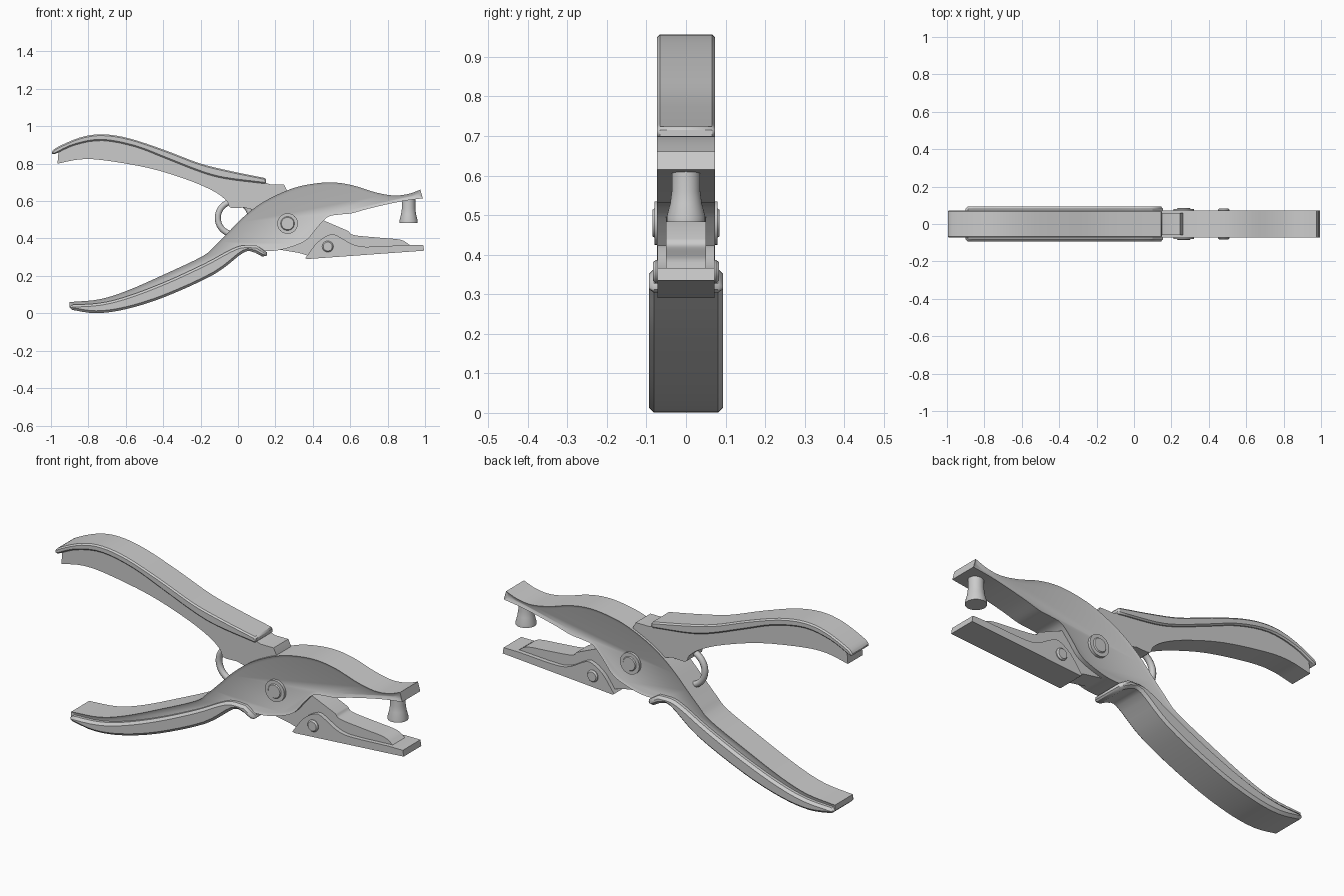
import bpy, bmesh, math
from mathutils import Vector

if "Cube" in bpy.data.objects:
    bpy.data.objects.remove(bpy.data.objects["Cube"])


def spline(pts, n=4):
    """Smooth chain of points through the given (x, z) pairs."""
    p = [Vector(q) for q in pts]
    p = [2 * p[0] - p[1]] + p + [2 * p[-1] - p[-2]]
    out = []
    for i in range(1, len(p) - 2):
        a, b, c, d = p[i - 1:i + 3]
        for k in range(n):
            t = k / n
            out.append(0.5 * (2 * b + (c - a) * t + (2 * a - 5 * b + 4 * c - d) * t * t
                              + (3 * b - a - 3 * c + d) * t ** 3))
    return [tuple(q) for q in out] + [tuple(pts[-1])]


def finish(name, bm, bevel=0.0):
    me = bpy.data.meshes.new(name)
    bm.to_mesh(me)
    bm.free()
    ob = bpy.data.objects.new(name, me)
    bpy.context.collection.objects.link(ob)
    bpy.ops.object.select_all(action='DESELECT')
    ob.select_set(True)
    bpy.context.view_layer.objects.active = ob
    bpy.ops.object.shade_smooth_by_angle(angle=math.radians(28))
    if bevel:
        m = ob.modifiers.new("bevel", 'BEVEL')
        m.width, m.segments = bevel, 1
        m.limit_method, m.angle_limit = 'ANGLE', math.radians(50)
    return ob


def slab(name, outline, half, rim=0.0, depth=0.0, bevel=0.0):
    """Extrude an x-z outline to +-half in y, optionally with recessed sides."""
    bm = bmesh.new()
    face = bm.faces.new([bm.verts.new((x, -half, z)) for x, z in outline])
    ext = bmesh.ops.extrude_face_region(bm, geom=[face])['geom']
    bmesh.ops.translate(bm, vec=(0, 2 * half, 0),
                        verts=[v for v in ext if isinstance(v, bmesh.types.BMVert)])
    bmesh.ops.recalc_face_normals(bm, faces=bm.faces)
    if rim:
        sides = [f for f in bm.faces if abs(f.normal.y) > 0.9]
        bmesh.ops.inset_region(bm, faces=sides, thickness=rim, use_even_offset=True)
        for f in sides:
            s = math.copysign(depth, f.normal.y)
            bmesh.ops.translate(bm, verts=f.verts, vec=(0, -s, 0))
    return finish(name, bm, bevel)


def lathe(name, prof, loc, axis='Z', n=32):
    """Turn a (radius, height) profile around an axis through loc."""
    bm = bmesh.new()
    rings = []
    for r, h in prof:
        ring = []
        for i in range(n):
            a = 2 * math.pi * i / n
            u, v = r * math.cos(a), r * math.sin(a)
            co = (u, v, h) if axis == 'Z' else (u, h, v)
            ring.append(bm.verts.new(Vector(loc) + Vector(co)))
        rings.append(ring)
    for a, b in zip(rings, rings[1:]):
        for i in range(n):
            bm.faces.new((a[i], a[(i + 1) % n], b[(i + 1) % n], b[i]))
    bm.faces.new(rings[0])
    bm.faces.new(rings[-1])
    bmesh.ops.recalc_face_normals(bm, faces=bm.faces)
    return finish(name, bm)


# Upper jaw running through the pivot into the lower handle
top = spline([(-0.9, 0.06), (-0.74, 0.075), (-0.59, 0.122), (-0.39, 0.21), (-0.19, 0.305),
              (-0.125, 0.36), (-0.055, 0.43), (0.035, 0.52), (0.14, 0.598), (0.275, 0.662),
              (0.385, 0.69), (0.5, 0.70), (0.61, 0.685), (0.73, 0.648), (0.83, 0.63),
              (0.91, 0.638), (0.975, 0.661)])
under = spline([(0.988, 0.615), (0.865, 0.597), (0.7, 0.56), (0.61, 0.535), (0.545, 0.528),
                (0.48, 0.515), (0.425, 0.46), (0.37, 0.395), (0.3, 0.36), (0.2, 0.335),
                (0.1, 0.335), (0.035, 0.34), (-0.125, 0.225), (-0.39, 0.1), (-0.6, 0.035),
                (-0.74, 0.015), (-0.9, 0.03)])
slab("upper_jaw_and_lower_handle", top + under, 0.073, rim=0.014, depth=0.007)

# Wide sleeve under the lower handle, ending in a small lip
sleeve_top = spline([(-0.9, 0.045), (-0.74, 0.055), (-0.59, 0.092), (-0.39, 0.168),
                     (-0.18, 0.265), (-0.05, 0.335), (0.02, 0.362), (0.1, 0.362)])
sleeve_low = spline([(0.09, 0.325), (0.03, 0.325), (-0.125, 0.21), (-0.39, 0.088),
                     (-0.6, 0.022), (-0.76, 0.001), (-0.9, 0.02)])
slab("lower_handle_grip", sleeve_top + [(0.165, 0.32), (0.14, 0.298)] + sleeve_low,
     0.094, bevel=0.016)

# Upper handle body with its neck
body_top = spline([(-0.96, 0.862), (-0.86, 0.915), (-0.725, 0.935), (-0.57, 0.91),
                   (-0.39, 0.845), (-0.2, 0.775), (-0.045, 0.735), (0.14, 0.70)])
body_low = spline([(0.035, 0.565), (-0.04, 0.565), (-0.06, 0.6), (-0.125, 0.65),
                   (-0.26, 0.71), (-0.47, 0.775), (-0.715, 0.818), (-0.845, 0.823),
                   (-0.965, 0.80)])
slab("upper_handle", body_top + [(0.17, 0.69), (0.245, 0.69), (0.265, 0.65), (0.3, 0.5)]
     + body_low, 0.06)

# Cap along the top of the upper handle
cap_top = spline([(-1.0, 0.857), (-0.97, 0.886), (-0.845, 0.94), (-0.725, 0.957),
                  (-0.58, 0.935), (-0.39, 0.872), (-0.205, 0.802), (-0.045, 0.762),
                  (0.15, 0.722)])
cap_low = spline([(0.15, 0.692), (-0.07, 0.72), (-0.2, 0.755), (-0.38, 0.825),
                  (-0.55, 0.89), (-0.725, 0.923), (-0.87, 0.9), (-0.985, 0.848)])
slab("upper_handle_grip", cap_top + cap_low, 0.073, bevel=0.009)

# Lower jaw arm inside, and the folded base plate with ears around it
slab("lower_jaw_arm", [(0.3, 0.55), (0.45, 0.5)]
     + spline([(0.59, 0.44), (0.62, 0.418), (0.76, 0.404), (0.87, 0.393), (0.92, 0.364)])
     + [(0.92, 0.345), (0.4, 0.3), (0.33, 0.322), (0.195, 0.345)], 0.05)
slab("lower_jaw_base", spline([(0.36, 0.295), (0.425, 0.38), (0.495, 0.422), (0.54, 0.41),
                               (0.6, 0.375), (0.66, 0.357), (0.75, 0.357)])
     + [(0.91, 0.366), (0.99, 0.366), (0.995, 0.335), (0.37, 0.29)], 0.072)

# Rivets through pivot and lower jaw
lathe("pivot_rivet", [(0.055, -0.08), (0.055, 0.08)], (0.265, 0, 0.48), 'Y')
lathe("pivot_rivet_core", [(0.033, -0.085), (0.037, -0.08), (0.037, 0.08), (0.033, 0.085)],
      (0.265, 0, 0.48), 'Y')
lathe("jaw_rivet", [(0.024, -0.083), (0.03, -0.076), (0.03, 0.076), (0.024, 0.083)],
      (0.48, 0, 0.357), 'Y', 24)

# Flared punch pin under the upper jaw tip
lathe("punch_pin", [(0.036, 0.61), (0.036, 0.56), (0.04, 0.53), (0.049, 0.495), (0.049, 0.483)],
      (0.912, 0, 0))

# Round spring between the handles
bpy.ops.mesh.primitive_torus_add(location=(-0.02, 0, 0.51), rotation=(math.pi / 2, 0, 0),
                                 major_radius=0.088, minor_radius=0.016,
                                 major_segments=40, minor_segments=10)
bpy.context.object.name = "spring"
bpy.ops.object.shade_smooth()
